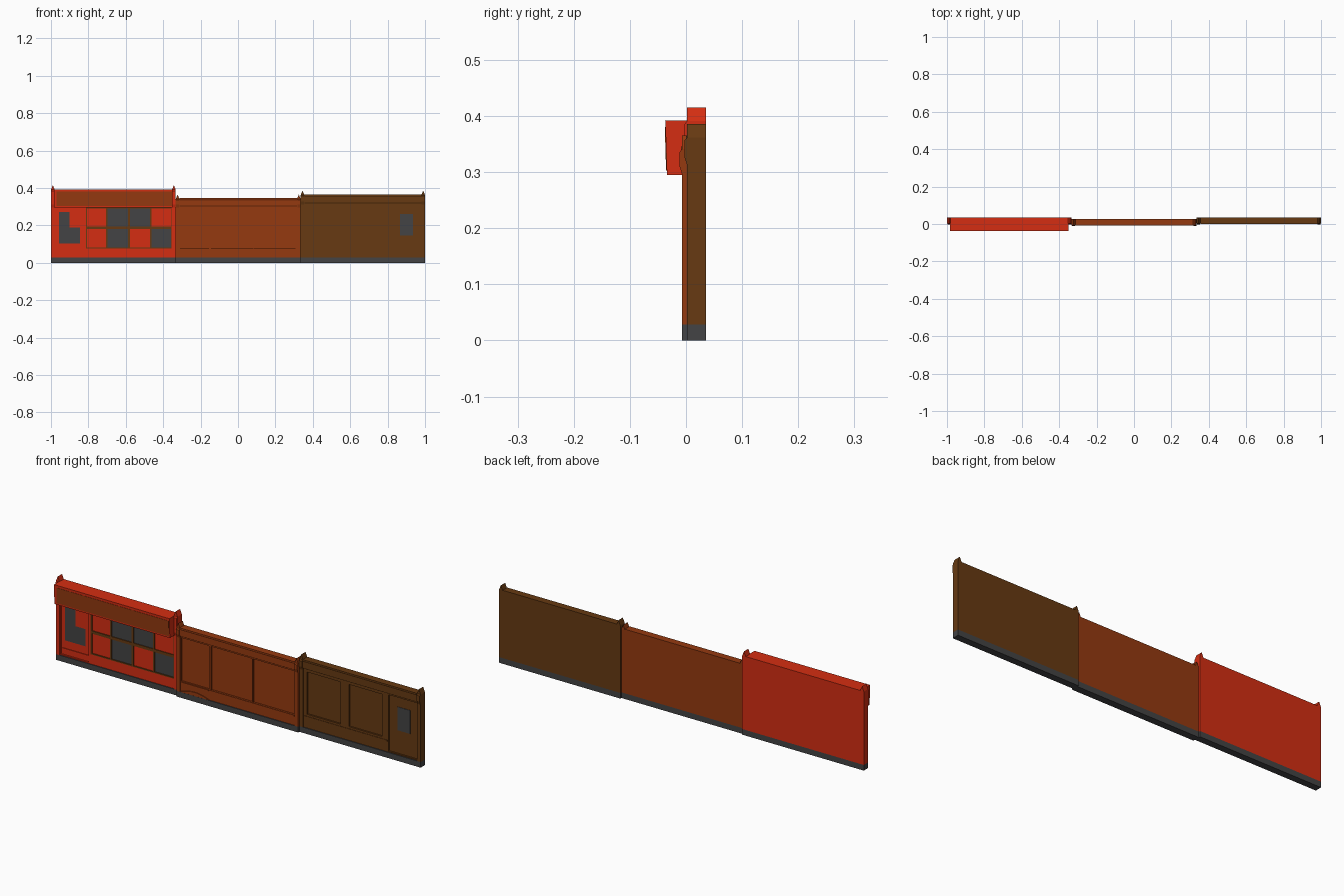
import bpy
import bmesh
import math

cube = bpy.data.objects.get("Cube")
if cube:
    bpy.data.objects.remove(cube, do_unlink=True)


def material(name, rgb):
    m = bpy.data.materials.new(name)
    m.use_nodes = True
    m.diffuse_color = (*rgb, 1)
    m.node_tree.nodes["Principled BSDF"].inputs["Base Color"].default_value = (*rgb, 1)
    return m


RED = material("bright red", (0.66, 0.027, 0.006))
RUST = material("rust orange", (0.30, 0.042, 0.005))
BROWN = material("dark brown", (0.135, 0.042, 0.006))
GREY = material("charcoal", (0.056, 0.056, 0.058))


def finish(name, bm, mat):
    bmesh.ops.recalc_face_normals(bm, faces=bm.faces)
    mesh = bpy.data.meshes.new(name)
    bm.to_mesh(mesh)
    bm.free()
    mesh.materials.append(mat)
    ob = bpy.data.objects.new(name, mesh)
    bpy.context.collection.objects.link(ob)
    return ob


def add_prism(bm, profile, axis, a, b):
    """Extrude a profile along y (x,z points) or along x (y,z points)."""
    def place(p, d):
        return (p[0], d, p[1]) if axis == "y" else (d, p[0], p[1])
    rings = [[bm.verts.new(place(p, d)) for p in profile] for d in (a, b)]
    for ring in rings:
        bm.faces.new(ring)
    n = len(profile)
    for i in range(n):
        j = (i + 1) % n
        bm.faces.new((rings[0][i], rings[0][j], rings[1][j], rings[1][i]))


def prism(name, profile, axis, a, b, mat):
    bm = bmesh.new()
    add_prism(bm, profile, axis, a, b)
    return finish(name, bm, mat)


def boxes(name, rects, y0, y1, mat):
    """Boxes from (x0, x1, z0, z1) rectangles sharing one depth range."""
    bm = bmesh.new()
    for x0, x1, z0, z1 in rects:
        add_prism(bm, [(x0, z0), (x1, z0), (x1, z1), (x0, z1)], "y", y0, y1)
    return finish(name, bm, mat)


def cut(ob, rects, y0, y1):
    """Recess rectangular openings into the front of an object."""
    cutter = boxes(ob.name + "_cutter", rects, y0, y1, ob.data.materials[0])
    cutter.hide_render = True
    cutter.hide_viewport = True
    mod = ob.modifiers.new("recess", "BOOLEAN")
    mod.operation = "DIFFERENCE"
    mod.solver = "EXACT"
    mod.object = cutter


PLINTH = 0.028
POST = 0.02


def shop(name, x0, x1, front, back, top, peak, cornice, mat, openings):
    """Wall, plinth, cornice and two gabled posts shared by every shop."""
    a, b = x0 + POST, x1 - POST
    boxes(name + "_plinth", [(x0, x1, 0, PLINTH)], front, back, GREY)
    wall = boxes(name + "_wall", [(a, b, PLINTH, top)], front + 0.004, back, mat)
    cut(wall, openings, front - 0.02, front + 0.012)
    # cornice with a projecting lip
    prism(name + "_cornice", [(front + 0.005, cornice), (front + 0.001, cornice + 0.006),
          (front + 0.001, top - 0.012), (front - 0.002, top - 0.006),
          (front - 0.002, top), (front + 0.005, top)], "x", a, b, mat)
    for side, p in (("right", x0), ("left", b)):
        q = p + POST
        shoulder = peak - 0.024
        prism(f"{name}_{side}_post", [(p, PLINTH), (q, PLINTH), (q, shoulder),
              ((p + q) / 2, peak), (p, shoulder)], "y", front, back, mat)
        prism(f"{name}_{side}_capital", [(front, cornice - 0.004), (front - 0.005, cornice + 0.012),
              (front - 0.005, shoulder - 0.006), (front, shoulder)], "x", p + 0.002, q - 0.002, mat)


# Red shop: glazed front, door and sign box
red_door = (-0.978, -0.824, 0.032, 0.296)
red_window = (-0.812, -0.355, 0.076, 0.296)
shop("red_shop", -1, -0.333, 0.002, 0.036, 0.392, 0.415, 0.3, RED, [red_door, red_window])

# window lattice with recessed panes
columns = [(-0.806, -0.706), (-0.698, -0.588), (-0.577, -0.470), (-0.462, -0.359)]
rows = [(0.194, 0.290), (0.082, 0.180)]
panes = [(*c, *r) for r in rows for c in columns]
lattice = boxes("red_shop_window_lattice", [red_window], 0.006, 0.016, BROWN)
cut(lattice, panes, -0.02, 0.012)
red_panes = [panes[i] for i in (0, 3, 4, 6)]
boxes("red_shop_solid_panes", red_panes, 0.010, 0.014, RED)
boxes("red_shop_glass_panes", [p for p in panes if p not in red_panes], 0.010, 0.014, GREY)

# door leaf glass, solid upper pane and threshold panel
boxes("red_shop_door_glass", [(-0.957, -0.900, 0.104, 0.272), (-0.900, -0.845, 0.104, 0.190)],
      0.012, 0.016, GREY)
boxes("red_shop_door_pane", [(-0.900, -0.845, 0.190, 0.272)], 0.011, 0.016, RED)
boxes("red_shop_door_step", [(-0.974, -0.828, 0.036, 0.064)], 0.011, 0.016, RED)

# sign box leaning slightly forward, with its painted board
prism("red_shop_sign_box", [(-0.034, 0.295), (-0.037, 0.392), (0.01, 0.392), (0.01, 0.295)],
      "x", -0.983, -0.350, RED)
prism("red_shop_sign_board", [(-0.0355, 0.303), (-0.0378, 0.380), (-0.03, 0.380), (-0.03, 0.303)],
      "x", -0.970, -0.354, RUST)

# Rust shop: door bay and two wide panels
rust_openings = [(-0.311, -0.156, 0.080, 0.296), (-0.145, 0.079, 0.080, 0.296),
                 (0.084, 0.308, 0.080, 0.296)]
shop("rust_shop", -0.333, 0.335, -0.007, 0.028, 0.346, 0.365, 0.3, RUST, rust_openings)
boxes("rust_shop_sill", [(-0.150, 0.312, 0.072, 0.079)], -0.006, 0.0, RUST)

# pair of curved mouldings below the door panel
for label, flat, bow in (("upper", 0.074, -0.016), ("lower", 0.030, 0.016)):
    xs = [-0.312 + 0.156 * i / 12 for i in range(13)]
    curve = [(x, flat + bow * math.sin(math.pi * i / 12)) for i, x in enumerate(xs)]
    lower_edge = [(x, flat + (0.004 if bow < 0 else -0.002)) for x in reversed(xs)]
    prism(f"rust_shop_{label}_moulding", curve + lower_edge, "y", -0.0065, 0.0, RUST)

# Brown shop: two panels and a door with a small light
brown_openings = [(0.374, 0.557, 0.096, 0.305), (0.604, 0.786, 0.096, 0.305),
                  (0.820, 0.977, 0.032, 0.312)]
shop("brown_shop", 0.335, 1, 0.002, 0.036, 0.364, 0.386, 0.316, BROWN, brown_openings)
boxes("brown_shop_sill", [(0.358, 0.815, 0.078, 0.086)], 0.004, 0.008, BROWN)
boxes("brown_shop_door_glass", [(0.866, 0.936, 0.146, 0.262)], 0.012, 0.016, GREY)
